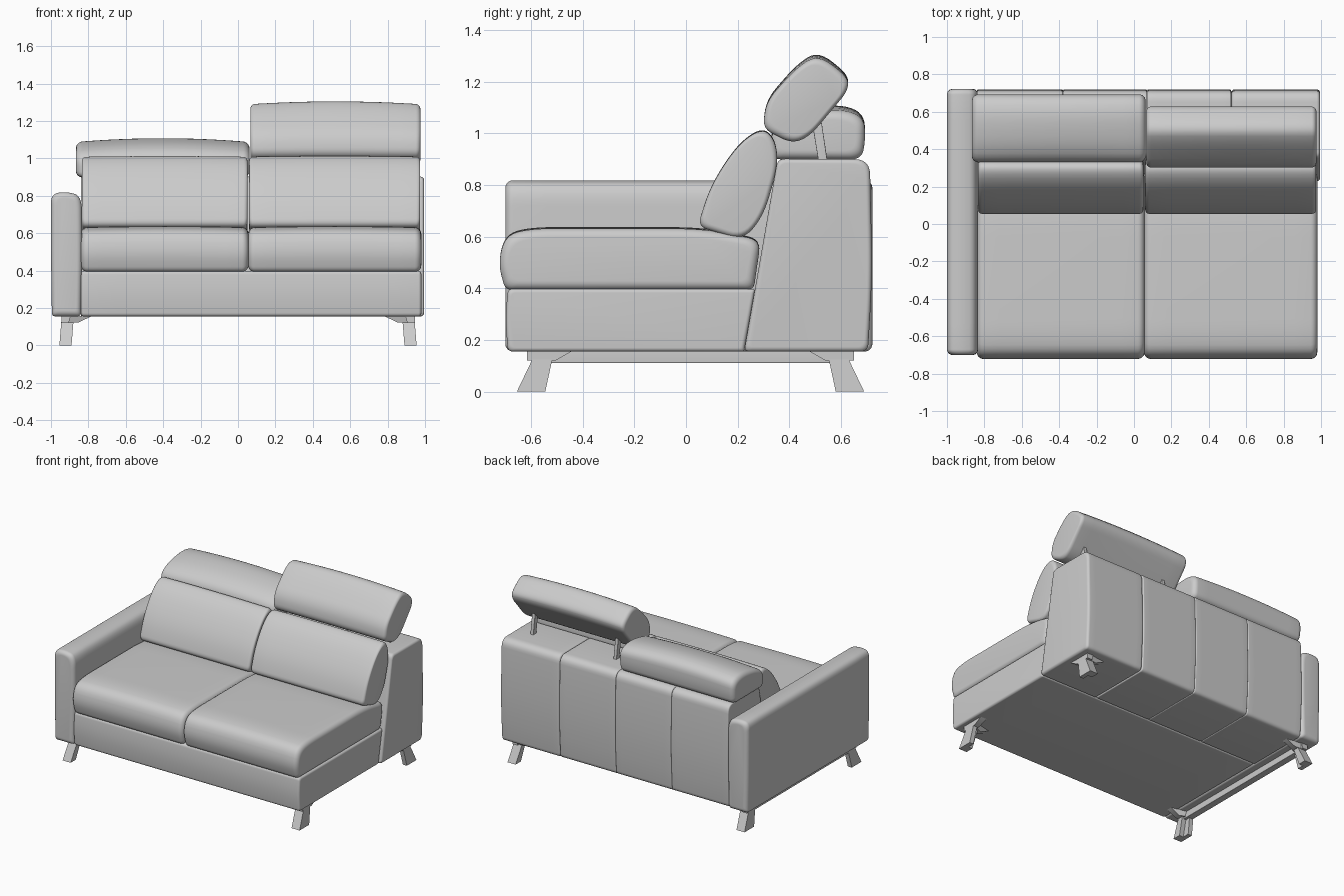
import bpy, bmesh, math
from mathutils import Vector

if "Cube" in bpy.data.objects:
    bpy.data.objects.remove(bpy.data.objects["Cube"])


def fillet(pts, n=6):
    """Round each (a, b, radius) corner of a closed profile."""
    out = []
    for i, (a, b, r) in enumerate(pts):
        p = Vector((a, b))
        prev, nxt = Vector(pts[i - 1][:2]), Vector(pts[(i + 1) % len(pts)][:2])
        d0, d1 = prev - p, nxt - p
        p0 = p + d0.normalized() * min(r, d0.length * 0.48)
        p1 = p + d1.normalized() * min(r, d1.length * 0.48)
        for k in range(n + 1):
            t = k / n
            out.append(p0 * (1 - t) ** 2 + p * 2 * t * (1 - t) + p1 * t * t)
    return out


def finish(name, bm):
    bmesh.ops.recalc_face_normals(bm, faces=bm.faces)
    me = bpy.data.meshes.new(name)
    bm.to_mesh(me)
    bm.free()
    ob = bpy.data.objects.new(name, me)
    bpy.context.collection.objects.link(ob)
    return ob


def loft(name, pts, s0, s1, r, axis='x', crown=0.0, n=6):
    """Sweep a rounded profile along x or y with rounded ends and a crowned top."""
    prof = fillet(pts)
    lo = Vector((min(p.x for p in prof), min(p.y for p in prof)))
    hi = Vector((max(p.x for p in prof), max(p.y for p in prof)))
    mid, half = (lo + hi) / 2, (hi - lo) / 2
    ends = [(r * (1 - math.cos(k / n * math.pi / 2)), r * (1 - math.sin(k / n * math.pi / 2)))
            for k in range(n + 1)]
    secs = [(s0 + d, i) for d, i in ends]
    secs += [(s0 + r + (s1 - s0 - 2 * r) * k / 10, 0) for k in range(1, 10)]
    secs += [(s1 - d, i) for d, i in reversed(ends)]
    bm = bmesh.new()
    rings = []
    for s, inset in secs:
        u = (2 * s - s0 - s1) / (s1 - s0)
        ring = []
        for p in prof:
            a = mid.x + (p.x - mid.x) * (half.x - inset) / half.x
            b = mid.y + (p.y - mid.y) * (half.y - inset) / half.y
            b -= crown * u * u * (p.y - lo.y) / (hi.y - lo.y)
            ring.append(bm.verts.new((s, a, b) if axis == 'x' else (a, s, b)))
        rings.append(ring)
    m = len(prof)
    for r0, r1 in zip(rings, rings[1:]):
        for i in range(m):
            j = (i + 1) % m
            bm.faces.new((r0[i], r0[j], r1[j], r1[i]))
    bm.faces.new(rings[0])
    bm.faces.new(rings[-1])
    return finish(name, bm)


def prism(bm, bottom, top, z0, z1):
    """Join a bottom and a top outline into a solid."""
    b = [bm.verts.new((x, y, z0)) for x, y in bottom]
    t = [bm.verts.new((x, y, z1)) for x, y in top]
    for i in range(len(b)):
        j = (i + 1) % len(b)
        bm.faces.new((b[i], b[j], t[j], t[i]))
    bm.faces.new(b)
    bm.faces.new(t)


def leg(name, sx, sy, cy):
    """Angle-section leg leaning outward, with two tapered mounting arms."""
    bm = bmesh.new()
    def place(pts):
        return [(sx * (0.955 - a), sy * (cy - b)) for a, b in pts]
    ell = [(0, 0), (0.065, 0), (0.065, 0.06), (0.032, 0.06), (0.032, 0.11), (0, 0.11)]
    top = [(0.01 + a, 0.06 + b * 0.7) for a, b in ell]
    prism(bm, place(ell), place(top), 0, 0.125)
    prism(bm, place([(0.01, 0.05), (0.1, 0.06), (0.1, 0.1), (0.01, 0.14)]),
          place([(0.01, 0.04), (0.175, 0.06), (0.175, 0.1), (0.01, 0.14)]), 0.122, 0.157)
    prism(bm, place([(0.01, 0.04), (0.05, 0.04), (0.05, 0.15), (0.01, 0.15)]),
          place([(0.01, 0.04), (0.06, 0.04), (0.06, 0.215), (0.01, 0.215)]), 0.12, 0.157)
    finish(name, bm)


# Legs and the rail under the arm
for side, sx in (("left", -1), ("right", 1)):
    leg(f"front_leg_{side}", sx, -1, 0.655)
    leg(f"rear_leg_{side}", sx, 1, 0.69)
loft("arm_rail", [(-0.945, 0.11, .005), (-0.895, 0.11, .005), (-0.895, 0.157, .005),
                  (-0.945, 0.157, .005)], -0.56, 0.58, 0.004, axis='y')

# Arm
loft("arm", [(-0.995, 0.155, .02), (-0.84, 0.155, .02), (-0.832, 0.5, .1), (-0.835, 0.80, .08),
             (-0.92, 0.822, .04), (-1.0, 0.81, .05), (-1.0, 0.5, .1)], -0.70, 0.722, 0.03, axis='y')

# Seat base
loft("seat_base", [(-0.69, 0.155, .02), (0.225, 0.155, .01), (0.268, 0.398, .01),
                   (-0.69, 0.398, .02), (-0.70, 0.28, .1)], -0.84, 0.98, 0.015)

# Back frame in four stitched panels
back = [(0.225, 0.155, .02), (0.705, 0.155, .03), (0.722, 0.45, .15), (0.712, 0.90, .06),
        (0.355, 0.902, .03)]
edges = [-0.84, -0.38, 0.07, 0.52, 0.995]
for i in range(4):
    loft(f"back_panel_{i + 1}", back, edges[i], edges[i + 1], 0.018 if i == 3 else 0.008)

# Seat and back cushions
seat = [(-0.70, 0.393, .03), (-0.728, 0.50, .08), (-0.70, 0.61, .06), (-0.60, 0.637, .09),
        (0.08, 0.637, .15), (0.29, 0.59, .05), (0.262, 0.393, .03)]
cushion = [(0.045, 0.64, .04), (0.095, 0.80, .1), (0.20, 0.96, .1), (0.295, 1.025, .06),
           (0.345, 0.98, .05), (0.358, 0.88, .06), (0.30, 0.68, .08), (0.22, 0.585, .06)]
for side, x0, x1 in (("left", -0.84, 0.056), ("right", 0.054, 0.98)):
    loft(f"seat_cushion_{side}", seat, x0, x1, 0.035, crown=0.006)
    loft(f"back_cushion_{side}", cushion, x0 + 0.006, x1 - 0.006, 0.022, crown=0.004)

# Lowered headrest on the left, raised headrest on the right
loft("headrest_lowered", [(0.335, 0.90, .03), (0.325, 1.02, .08), (0.42, 1.085, .09),
                          (0.59, 1.115, .08), (0.69, 1.08, .06), (0.695, 0.98, .06),
                          (0.68, 0.898, .05)], -0.867, 0.062, 0.035, crown=0.02)
loft("headrest_raised", [(0.298, 1.02, .04), (0.31, 1.13, .06), (0.43, 1.27, .1),
                         (0.515, 1.32, .07), (0.63, 1.225, .05), (0.625, 1.17, .04),
                         (0.48, 0.99, .06), (0.41, 0.96, .05)], 0.066, 0.975, 0.025, crown=0.015)

# Headrest hinge bars
for i, x in enumerate((0.19, 0.86)):
    loft(f"headrest_bar_{i + 1}", [(0.485, 1.06, .003), (0.515, 0.88, .003), (0.55, 0.88, .003),
                                   (0.52, 1.08, .003)], x - 0.012, x + 0.012, 0.003)

bpy.ops.object.select_all(action='SELECT')
bpy.context.view_layer.objects.active = bpy.context.selected_objects[0]
bpy.ops.object.shade_smooth_by_angle(angle=math.radians(35))
